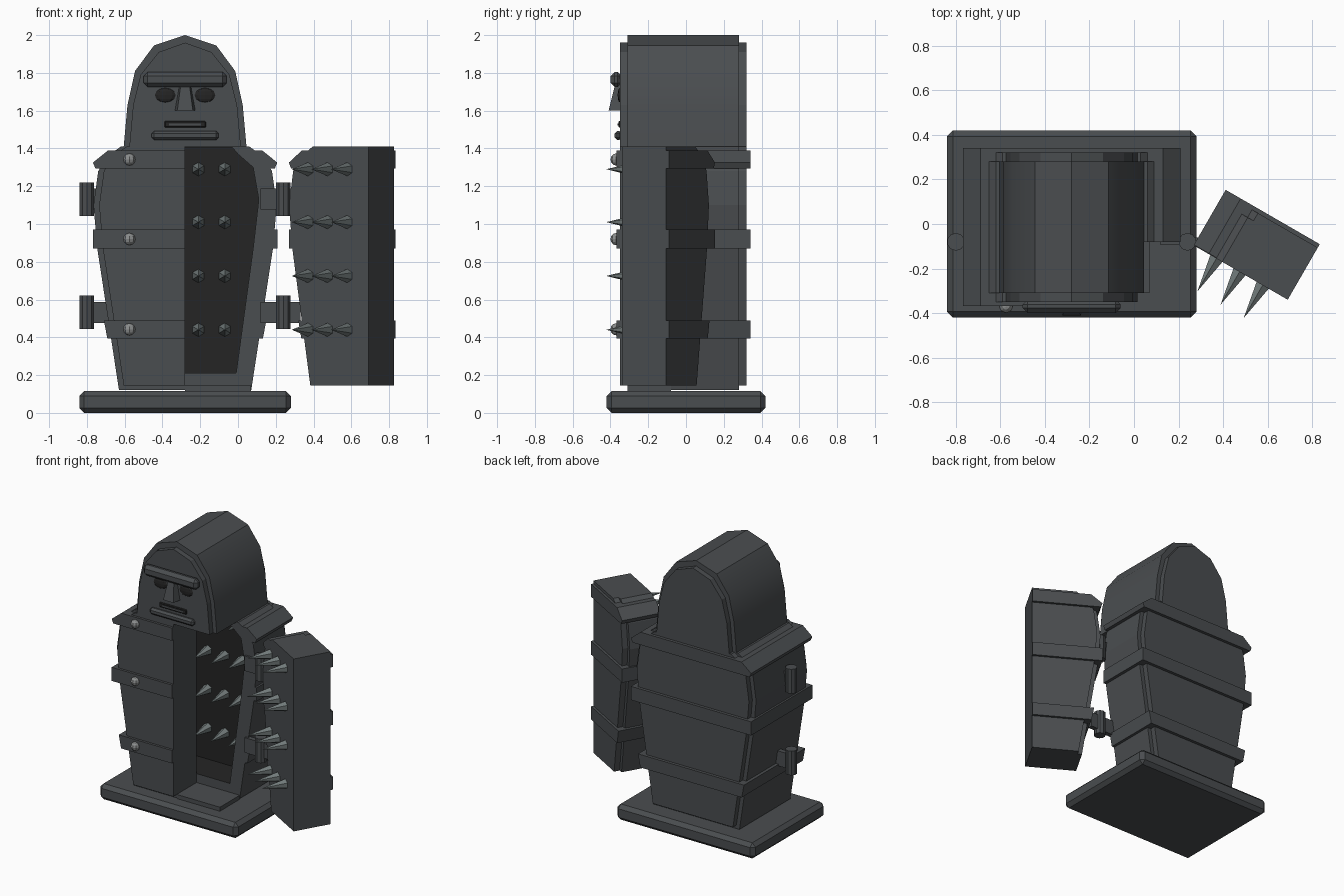
import bpy, bmesh, math
from mathutils import Matrix, Vector

cube = bpy.data.objects.get("Cube")
if cube:
    bpy.data.objects.remove(cube, do_unlink=True)


def material(name, rgb):
    m = bpy.data.materials.new(name)
    m.use_nodes = True
    m.diffuse_color = (*rgb, 1)
    m.node_tree.nodes["Principled BSDF"].inputs["Base Color"].default_value = (*rgb, 1)
    return m


IRON = material("dark iron", (0.068, 0.074, 0.079))
BLACK = material("black interior", (0.018, 0.018, 0.018))
STEEL = material("spike steel", (0.17, 0.2, 0.2))
STUD = material("stud grey", (0.26, 0.27, 0.27))

CX = -0.28      # centre line of the cabinet
SPLIT = -0.08   # plane where the door meets the back half
BACK = 0.15     # back wall of the cavity
PLACE = Matrix.Translation((CX, 0, 0))
HINGE = Vector((0.52, SPLIT, 0))
# door swung open about its hinge
OPEN = (PLACE @ Matrix.Translation(HINGE) @ Matrix.Rotation(math.radians(150), 4, 'Z')
        @ Matrix.Translation(-HINGE))


def finish(name, bm, mat=IRON, place=PLACE, bevel=0, smooth=False):
    bmesh.ops.recalc_face_normals(bm, faces=bm.faces)
    if bevel:
        bmesh.ops.bevel(bm, geom=bm.edges[:], offset=bevel, segments=1, affect='EDGES')
    mesh = bpy.data.meshes.new(name)
    bm.to_mesh(mesh)
    bm.free()
    mesh.materials.append(mat)
    ob = bpy.data.objects.new(name, mesh)
    bpy.context.collection.objects.link(ob)
    ob.matrix_world = place
    if smooth:
        bpy.ops.object.select_all(action='DESELECT')
        ob.select_set(True)
        bpy.context.view_layer.objects.active = ob
        bpy.ops.object.shade_smooth_by_angle(angle=math.radians(35))
    return ob


def loft(name, layers, **kw):
    """Skin (outline, y) layers and cap both ends."""
    bm = bmesh.new()
    rings = [[bm.verts.new((x, y, z)) for x, z in pts] for pts, y in layers]
    for a, b in zip(rings, rings[1:]):
        for i in range(len(a)):
            j = (i + 1) % len(a)
            bm.faces.new((a[i], a[j], b[j], b[i]))
    bm.faces.new(rings[0])
    bm.faces.new(rings[-1])
    return finish(name, bm, **kw)


def prism(name, pts, y0, y1, **kw):
    return loft(name, [(pts, y0), (pts, y1)], **kw)


def full(half):
    return half + [(-x, z) for x, z in reversed(half) if x > 0]


def one_side(half, s):
    return [(0, half[0][1])] + [(s * x, z) for x, z in half] + [(0, half[-1][1])]


def flipped(pts, s):
    return [(s * x, z) for x, z in pts]


def box(name, lo, hi, **kw):
    bm = bmesh.new()
    bmesh.ops.create_cube(bm, size=1)
    for v in bm.verts:
        v.co = Vector([l + (h - l) * (c + 0.5) for l, h, c in zip(lo, hi, v.co)])
    return finish(name, bm, **kw)


def spike(name, x, y, z, direction, place):
    bm = bmesh.new()
    turn = Matrix.Rotation(math.radians(-90 * direction), 4, 'X')
    bmesh.ops.create_cone(bm, cap_ends=True, segments=6, radius1=0.036, radius2=0, depth=0.17,
                          matrix=Matrix.Translation((x, y + direction * 0.085, z)) @ turn)
    finish(name, bm, mat=STEEL, place=place)


def ball(name, x, y, z, scale, mat):
    bm = bmesh.new()
    bmesh.ops.create_uvsphere(bm, u_segments=8, v_segments=6, radius=1,
                              matrix=Matrix.Translation((x, y, z)) @ Matrix.Diagonal((*scale, 1)))
    finish(name, bm, mat=mat)


# half outlines as (half width, height)
upper = [(0.465, 0.87), (0.485, 1.1), (0.46, 1.28), (0.41, 1.36), (0.34, 1.41)]
body = [(0.35, 0.12)] + upper
door = [(0.355, 0.145)] + upper
panel = [(x - 0.03, z) for x, z in door]
cavity = [(0.27, 0.21), (0.36, 0.87), (0.39, 1.13), (0.36, 1.3), (0.28, 1.37), (0.25, 1.405)]
head = [(0.325, 1.41), (0.305, 1.63), (0.265, 1.81), (0.165, 1.945), (0, 2.0)]
face = [(0.295, 1.41), (0.275, 1.63), (0.235, 1.79), (0.14, 1.91), (0, 1.96)]

# plinth
box("plinth", (-0.56, -0.42, 0), (0.56, 0.42, 0.115), bevel=0.026)

# hollow back half, with a dark cavity
shell = loft("back_shell", [(full(body), 0.28), (full(body), SPLIT),
                            (full(cavity), SPLIT), (full(cavity), BACK)])
shell.data.materials.append(BLACK)
outline = len(full(body))
for i, f in enumerate(shell.data.polygons):
    inner = 2 * outline <= i < 3 * outline or i == 3 * outline + 1
    f.material_index = int(inner)
prism("back_panel", full(panel), 0.28, 0.32)

# fixed front half, sill and open door
prism("fixed_front", one_side(body, -1), -0.31, SPLIT)
prism("fixed_front_panel", one_side(panel, -1), -0.35, -0.31)
box("door_sill", (0, -0.31, 0.11), (0.35, SPLIT, 0.145))
prism("door", one_side(door, 1), -0.31, SPLIT, place=OPEN)
prism("door_panel", one_side(panel, 1), -0.35, -0.31, place=OPEN)

# iron bands around both halves
bands = {
    "lower": [(0.412, 0.395), (0.43, 0.49)],
    "middle": [(0.488, 0.87), (0.488, 0.97)],
    "upper": [(0.475, 1.295), (0.488, 1.325), (0.41, 1.388)],
}
for label, half in bands.items():
    prism(label + "_band_back", full(half), BACK + 0.02, 0.342)
    strip = half + [(x - 0.07, z) for x, z in reversed(half)]
    for side, s in (("left", 1), ("right", -1)):
        prism(f"{label}_band_{side}", flipped(strip, s), SPLIT, BACK + 0.02)
    prism(label + "_band_front", one_side(half, -1), -0.368, SPLIT)
    prism(label + "_band_door", one_side(half, 1), -0.368, SPLIT - 0.003, place=OPEN)
    stud_z = (half[0][1] + half[-1][1]) / 2
    ball(label + "_stud", -0.295, -0.37, stud_z, (0.032, 0.03, 0.032), STUD)

# rows of spikes in the cavity and on the door
for z in (0.44, 0.725, 1.01, 1.29):
    for x in (-0.21, -0.07, 0.07, 0.21):
        spike("cavity_spike", x, BACK, z, -1, PLACE)
    for x in (0.13, 0.25, 0.37):
        spike("door_spike", x, SPLIT, z, 1, OPEN)

# hinges
for side, s in (("left", 1), ("right", -1)):
    for z in (0.532, 1.132):
        bm = bmesh.new()
        bmesh.ops.create_cone(bm, cap_ends=True, segments=10, radius1=0.04, radius2=0.04, depth=0.178,
                              matrix=Matrix.Translation((s * 0.52, SPLIT, z)))
        finish(side + "_hinge_barrel", bm, smooth=True)
        reach = 0.61 if s > 0 else 0.52
        xs = sorted((s * 0.4, s * reach))
        box(side + "_hinge_plate", (xs[0], SPLIT - 0.015, z - 0.055), (xs[1], SPLIT + 0.02, z + 0.055))

# arched head with raised front and back panels
prism("head", full(head), -0.31, 0.28, smooth=True)
prism("face_panel", full(face), -0.35, -0.31)
prism("head_back_panel", full(face), 0.28, 0.32)

# face
box("brow", (-0.22, -0.4, 1.725), (0.22, -0.34, 1.805), bevel=0.022)
nose_top = [(-0.03, 1.74), (0.03, 1.74), (0.055, 1.6), (-0.055, 1.6)]
nose = prism("nose", nose_top, -0.41, -0.345)
for v in nose.data.vertices:
    if v.co.y < -0.4:
        v.co.x *= 0.75
        if v.co.z > 1.7:
            v.co.y = -0.375
for s in (-1, 1):
    ball("eye", s * 0.105, -0.35, 1.682, (0.055, 0.012, 0.038), BLACK)
box("mouth", (-0.11, -0.358, 1.51), (0.11, -0.345, 1.545), mat=BLACK, bevel=0.005)
box("mouth_bar", (-0.085, -0.362, 1.522), (0.085, -0.35, 1.533))
box("lower_lip", (-0.178, -0.378, 1.445), (0.178, -0.34, 1.493), bevel=0.014)
